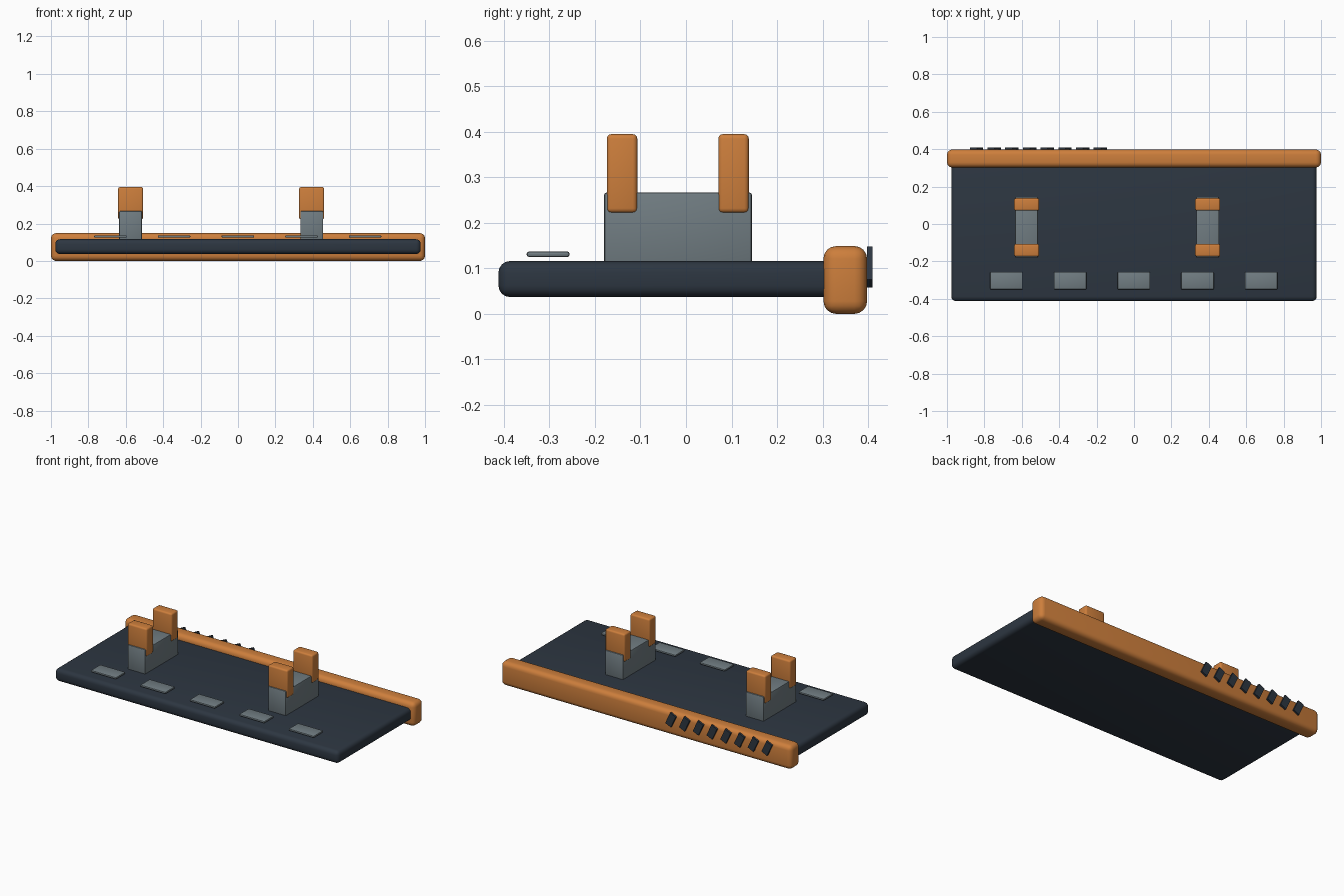
import bpy
import math
from mathutils import Vector

cube = bpy.data.objects.get("Cube")
if cube:
    bpy.data.objects.remove(cube, do_unlink=True)


def material(name, rgb):
    mat = bpy.data.materials.new(name)
    mat.use_nodes = True
    mat.diffuse_color = (*rgb, 1)
    mat.node_tree.nodes["Principled BSDF"].inputs["Base Color"].default_value = (*rgb, 1)
    return mat


navy = material("dark navy", (0.026, 0.037, 0.053))
orange = material("orange", (0.61, 0.21, 0.045))
grey = material("slate grey", (0.165, 0.205, 0.225))


def box(name, low, high, mat, bevel=0.0, segments=4, tilt=0.0):
    """Rounded box between two corners, optionally tilted about y."""
    low, high = Vector(low), Vector(high)
    bpy.ops.mesh.primitive_cube_add(size=1, location=(low + high) / 2)
    obj = bpy.context.object
    obj.name = name
    obj.scale = high - low
    bpy.ops.object.transform_apply(location=False, rotation=False, scale=True)
    obj.rotation_euler.y = tilt
    obj.data.materials.append(mat)
    if bevel:
        mod = obj.modifiers.new("rounded edges", "BEVEL")
        mod.width = bevel
        mod.segments = segments
        bpy.ops.object.modifier_apply(modifier=mod.name)
        bpy.ops.object.shade_smooth_by_angle(angle=math.radians(35))
    return obj


# Deck and the thick rail along its back edge
box("deck", (-0.977, -0.412, 0.037), (0.977, 0.33, 0.116), navy, 0.025)
box("back_rail", (-1, 0.302, 0), (1, 0.398, 0.149), orange, 0.028)

# Two cradles, each a block with a pair of upright jaws
for side, x in (("right", -0.574), ("left", 0.394)):
    box(f"{side}_cradle_block", (x - 0.061, -0.18, 0.1), (x + 0.061, 0.145, 0.267), grey, 0.006, 2)
    for end, y in (("front", -0.174), ("back", 0.071)):
        box(f"{side}_{end}_jaw", (x - 0.067, y, 0.222), (x + 0.067, y + 0.067, 0.395), orange, 0.01, 3)

# Row of pads hovering just above the front of the deck
for i in range(5):
    x = -0.682 + 0.3405 * i
    box(f"front_pad_{i + 1}", (x - 0.087, -0.35, 0.125), (x + 0.087, -0.256, 0.137), grey, 0.005, 2)

# Slanted slats on the back of the rail
for i in range(8):
    x = -0.842 + 0.0946 * i
    box(f"rail_slat_{i + 1}", (x - 0.021, 0.398, 0.063), (x + 0.021, 0.41, 0.143), navy,
        tilt=math.radians(-25))
